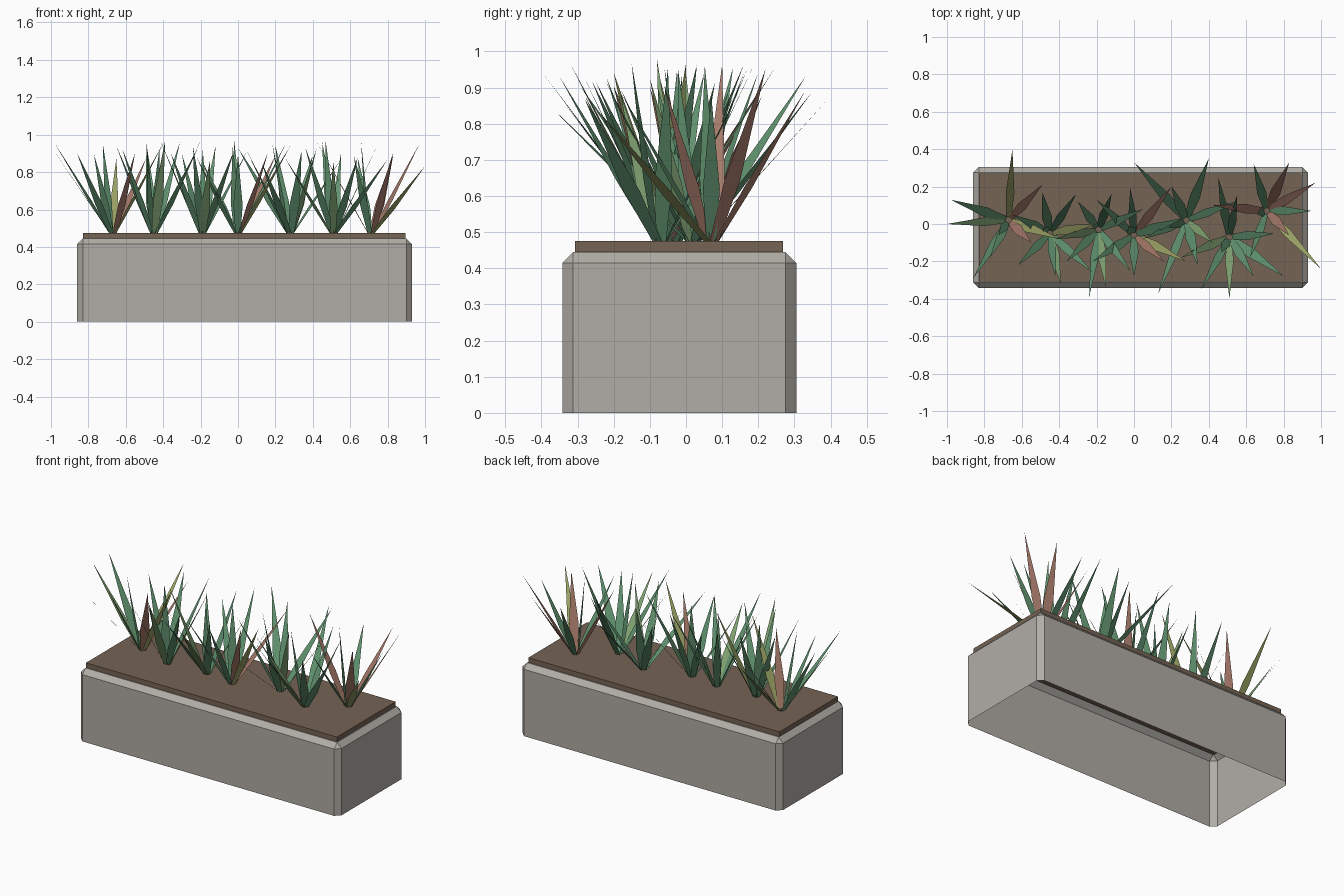
import bpy, bmesh, random
from mathutils import Vector

if "Cube" in bpy.data.objects:
    bpy.data.objects.remove(bpy.data.objects["Cube"])

random.seed(4)


def material(name, rgb):
    m = bpy.data.materials.new(name)
    m.diffuse_color = (*rgb, 1)
    m.use_nodes = True
    m.node_tree.nodes["Principled BSDF"].inputs["Base Color"].default_value = m.diffuse_color
    return m


STONE = material("stone", (0.44, 0.415, 0.38))
EARTH = material("earth", (0.18, 0.125, 0.09))
LEAF = {
    "g": material("leaf_green", (0.12, 0.29, 0.16)),
    "l": material("leaf_light", (0.22, 0.36, 0.17)),
    "y": material("leaf_yellow", (0.33, 0.36, 0.13)),
    "r": material("leaf_red", (0.37, 0.19, 0.14)),
}


def to_object(name, bm, mats):
    me = bpy.data.meshes.new(name)
    bm.to_mesh(me)
    bm.free()
    ob = bpy.data.objects.new(name, me)
    bpy.context.collection.objects.link(ob)
    for m in mats:
        me.materials.append(m)
    return ob


def box(lo, hi):
    bm = bmesh.new()
    bmesh.ops.create_cube(bm, size=1)
    for v in bm.verts:
        v.co = Vector([lo[i] + (v.co[i] + 0.5) * (hi[i] - lo[i]) for i in range(3)])
    return bm


# Trough: chamfered box, open underneath
bm = box((-0.86, -0.342, 0), (0.93, 0.305, 0.445))
edges = [e for e in bm.edges if any(v.co.z > 0.1 for v in e.verts)]
bmesh.ops.bevel(bm, geom=edges, offset=0.03, segments=1, affect='EDGES')
bottom = [f for f in bm.faces if all(v.co.z < 0.001 for v in f.verts)]
bmesh.ops.delete(bm, geom=bottom, context='FACES')
to_object("trough", bm, [STONE])

# Soil slab on the rim
to_object("soil", box((-0.83, -0.307, 0.44), (0.895, 0.269, 0.475)), [EARTH])


# One flat blade: narrow foot, wide middle, pointed tip
def blade(bm, foot, tip, width, index):
    axis = tip - foot
    side = axis.cross(Vector((0, 0, 1))).normalized()
    mid = foot + axis * 0.36
    a, b = [bm.verts.new(foot + side * s * width * 0.28) for s in (-1, 1)]
    c, d = [bm.verts.new(mid + side * s * width * 0.5) for s in (1, -1)]
    t = bm.verts.new(tip)
    for vs in ((a, b, c, d), (d, c, t)):
        bm.faces.new(vs).material_index = index


# Plants: foot position, then leaf tips seen from above with colour key
PLANTS = [
    ((-0.67, 0.02), [(-.65, .40, "y"), (-.49, .21, "r"), (-.98, .13, "g"), (-1.0, 0, "l"),
                     (-.86, -.29, "g"), (-.77, -.18, "g"), (-.55, -.10, "r"), (-.40, -.08, "y")]),
    ((-0.45, -0.05), [(-.49, .17, "g"), (-.31, .16, "g"), (-.65, .05, "g"), (-.62, -.22, "g"),
                      (-.42, -.28, "g"), (-.39, -.32, "l"), (-.22, -.26, "g"), (-.20, 0, "y")]),
    ((-0.19, -0.03), [(-.12, .16, "g"), (-.30, .12, "g"), (-.24, -.39, "g"), (-.15, -.34, "l"),
                      (-.36, -.20, "g"), (-.02, -.25, "g"), (-.42, -.08, "l"), (.05, .08, "g")]),
    ((0.0, -0.06), [(.20, .20, "r"), (-.02, .19, "g"), (-.20, .13, "g"), (.28, -.20, "y"),
                    (.16, -.20, "r"), (0, -.28, "g"), (-.22, -.2, "g"), (.26, .03, "g")]),
    ((0.28, 0.02), [(0, .33, "g"), (.40, .35, "g"), (.20, .20, "g"), (.13, -.37, "g"),
                    (.42, -.10, "l"), (.34, -.22, "g"), (.05, -.08, "g"), (.55, .12, "g")]),
    ((0.51, -0.07), [(.45, .25, "g"), (.55, .15, "g"), (.51, -.40, "l"), (.36, -.35, "g"),
                     (.64, -.28, "g"), (.80, -.28, "g"), (.25, -.18, "l"), (.75, -.05, "g")]),
    ((0.71, 0.07), [(.64, .32, "g"), (.83, .33, "r"), (.97, .22, "r"), (.95, .07, "g"),
                    (1.0, -.24, "y"), (.83, -.06, "r"), (.62, -.18, "g"), (.42, .10, "r")]),
]
keys = list(LEAF)

for n, ((px, py), tips) in enumerate(PLANTS, 1):
    bm = bmesh.new()
    centre = Vector((px, py, 0.472))
    # a short upright inner leaf fills the heart
    inner = [(px + random.uniform(-.1, .1), py + random.uniform(-.1, .1), "g")]
    for x, y, key in tips + inner:
        out = Vector((x - px, y - py, 0))
        # outer leaves are longer than upright ones
        length = 0.42 + 0.36 * out.length + random.uniform(-0.04, 0.05)
        rise = max(length ** 2 - out.length_squared, 0.1) ** 0.5
        foot = centre + out.normalized() * 0.014
        blade(bm, foot, Vector((x, y, 0.475 + rise)), random.uniform(0.044, 0.056), keys.index(key))
    to_object(f"plant_{n}", bm, LEAF.values())
